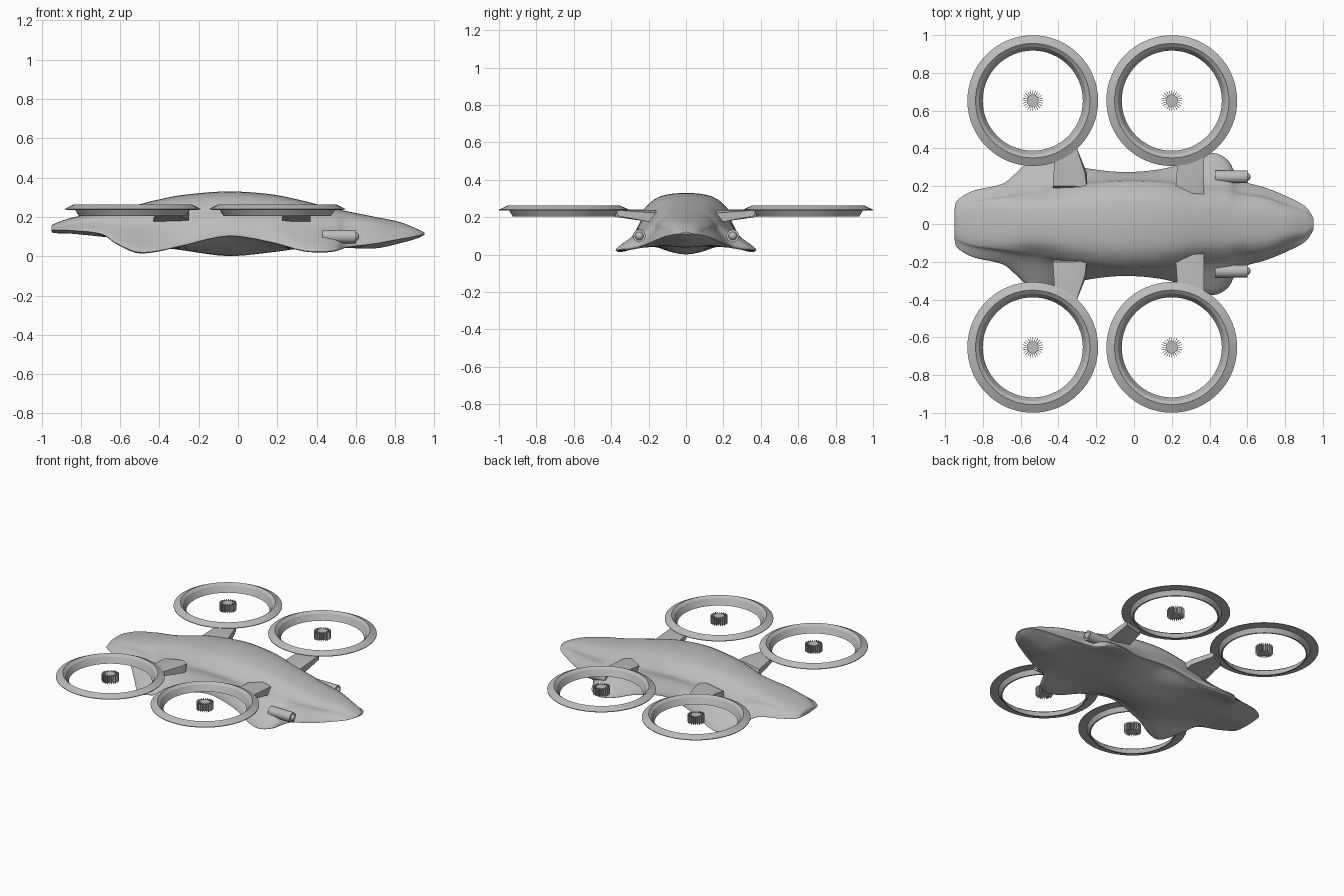
import bpy, bmesh, math
from mathutils import Matrix, Vector

if "Cube" in bpy.data.objects:
    bpy.data.objects.remove(bpy.data.objects["Cube"])

grey = bpy.data.materials.new("light_grey")
grey.diffuse_color = (0.5, 0.5, 0.5, 1)
grey.use_nodes = True
grey.node_tree.nodes["Principled BSDF"].inputs["Base Color"].default_value = grey.diffuse_color


def finish(name, bm, angle=35):
    bmesh.ops.recalc_face_normals(bm, faces=bm.faces[:])
    me = bpy.data.meshes.new(name)
    bm.to_mesh(me)
    bm.free()
    me.materials.append(grey)
    ob = bpy.data.objects.new(name, me)
    bpy.context.collection.objects.link(ob)
    bpy.ops.object.select_all(action='DESELECT')
    ob.select_set(True)
    bpy.context.view_layer.objects.active = ob
    bpy.ops.object.shade_smooth_by_angle(angle=math.radians(angle))
    return ob


def catmull(p0, p1, p2, p3, t):
    return [0.5 * (2 * b + (c - a) * t + (2 * a - 5 * b + 4 * c - d) * t * t
                   + (3 * b - a - 3 * c + d) * t ** 3)
            for a, b, c, d in zip(p0, p1, p2, p3)]


def skin(bm, rings, closed=False):
    """Bridge rings of vertices with quads."""
    pairs = list(zip(rings, rings[1:]))
    if closed:
        pairs.append((rings[-1], rings[0]))
    for a, b in pairs:
        n = len(a)
        for i in range(n):
            bm.faces.new((a[i], a[(i + 1) % n], b[(i + 1) % n], b[i]))


# Body stations: x, half width, edge z, top z, dome half width, dome side z, belly z
stations = [
    (-0.95, .08, .135, .150, .05, .147, .130),
    (-0.935, .125, .135, .165, .08, .155, .118),
    (-0.85, .175, .135, .195, .11, .180, .115),
    (-0.70, .21, .120, .225, .13, .200, .100),
    (-0.62, .27, .075, .240, .14, .200, .090),
    (-0.52, .36, .035, .260, .15, .200, .070),
    (-0.42, .35, .037, .285, .17, .215, .050),
    (-0.28, .30, .065, .312, .20, .235, .030),
    (-0.05, .275, .110, .330, .22, .250, .001),
    (0.17, .295, .080, .315, .21, .235, .020),
    (0.32, .345, .042, .285, .18, .215, .040),
    (0.42, .37, .035, .260, .17, .200, .045),
    (0.50, .33, .040, .240, .16, .190, .045),
    (0.56, .235, .055, .228, .15, .175, .042),
    (0.70, .19, .070, .200, .13, .165, .040),
    (0.82, .14, .090, .175, .09, .145, .065),
    (0.91, .09, .105, .140, .06, .125, .090),
    (0.95, .03, .113, .120, .02, .117, .110),
]


def section(x, w, e, t, sy, sz, b):
    half = [(0, t), (.62 * sy, t - .22 * (t - sz)), (sy, sz),
            (sy + .25 * (w - sy), sz - .35 * (sz - e)),
            (w, e), (.9 * w, e - .04 * w),
            (.55 * w, b + .35 * max(e - b, 0)), (0, b)]
    pts = half + [(-y, z) for y, z in half[-2:0:-1]]
    n = len(pts)
    return [(x, *catmull(pts[i - 1], pts[i], pts[(i + 1) % n], pts[(i + 2) % n], k / 4))
            for i in range(n) for k in range(4)]


bm = bmesh.new()
rings = []
last = len(stations) - 1
for i in range(last):
    nb = [stations[min(max(i + k, 0), last)] for k in (-1, 0, 1, 2)]
    for k in range(5):
        rings.append([bm.verts.new(p) for p in section(*catmull(*nb, k / 5))])
rings.append([bm.verts.new(p) for p in section(*stations[-1])])
skin(bm, rings)
bm.faces.new(rings[0])
bm.faces.new(rings[-1])
finish("body", bm, 50)

# Rotor duct profile (radius, z)
duct = [(.346, .241), (.303, .262), (.285, .247), (.265, .205),
        (.274, .205), (.292, .235), (.346, .237)]


def rotor(name, cx, cy):
    bm = bmesh.new()
    n = 64
    skin(bm, [[bm.verts.new((cx + r * math.cos(2 * math.pi * i / n),
                             cy + r * math.sin(2 * math.pi * i / n), z))
               for i in range(n)] for r, z in duct], True)
    finish(name + "_duct", bm, 20)
    # Finned motor hub
    bm = bmesh.new()
    at = Matrix.Translation((cx, cy, .234))
    bmesh.ops.create_cone(bm, cap_ends=True, segments=24, radius1=.032,
                          radius2=.032, depth=.05, matrix=at)
    for i in range(24):
        bmesh.ops.create_cube(bm, size=1, matrix=at
                              @ Matrix.Rotation(2 * math.pi * i / 24, 4, 'Z')
                              @ Matrix.Translation((.041, 0, 0))
                              @ Matrix.Diagonal((.028, .003, .05, 1)))
    finish(name + "_hub", bm)


def hull(name, pts):
    bm = bmesh.new()
    for p in pts:
        bm.verts.new(p)
    bmesh.ops.convex_hull(bm, input=bm.verts[:])
    finish(name, bm, 20)


rear_arm = [(-.43, .19, .175), (-.25, .18, .175), (-.43, .20, .222), (-.25, .19, .232),
            (-.31, .20, .243), (-.25, .27, .19), (-.26, .27, .236),
            (-.42, .355, .208), (-.31, .42, .208), (-.42, .355, .238), (-.31, .42, .238)]
front_arm = [(.22, .15, .165), (.37, .14, .165), (.22, .17, .225), (.37, .16, .222),
             (.31, .16, .238), (.23, .335, .208), (.37, .37, .208),
             (.23, .335, .238), (.37, .37, .238)]

for side, s in (("left", -1), ("right", 1)):
    rotor("rear_rotor_" + side, -.536, s * .653)
    rotor("front_rotor_" + side, .2, s * .653)
    hull("rear_arm_" + side, [(x, s * y, z) for x, y, z in rear_arm])
    hull("front_arm_" + side, [(x, s * y, z) for x, y, z in front_arm])
    # Forward sensor barrel with ball tip
    bm = bmesh.new()
    bmesh.ops.create_cone(bm, cap_ends=True, segments=24, radius1=.034, radius2=.034,
                          depth=.17, matrix=Matrix.Translation((.515, s * .25, .1))
                          @ Matrix.Rotation(math.pi / 2, 4, 'Y'))
    bmesh.ops.create_uvsphere(bm, u_segments=20, v_segments=12, radius=.023,
                              matrix=Matrix.Translation((.594, s * .25, .1)))
    finish("barrel_" + side, bm)
